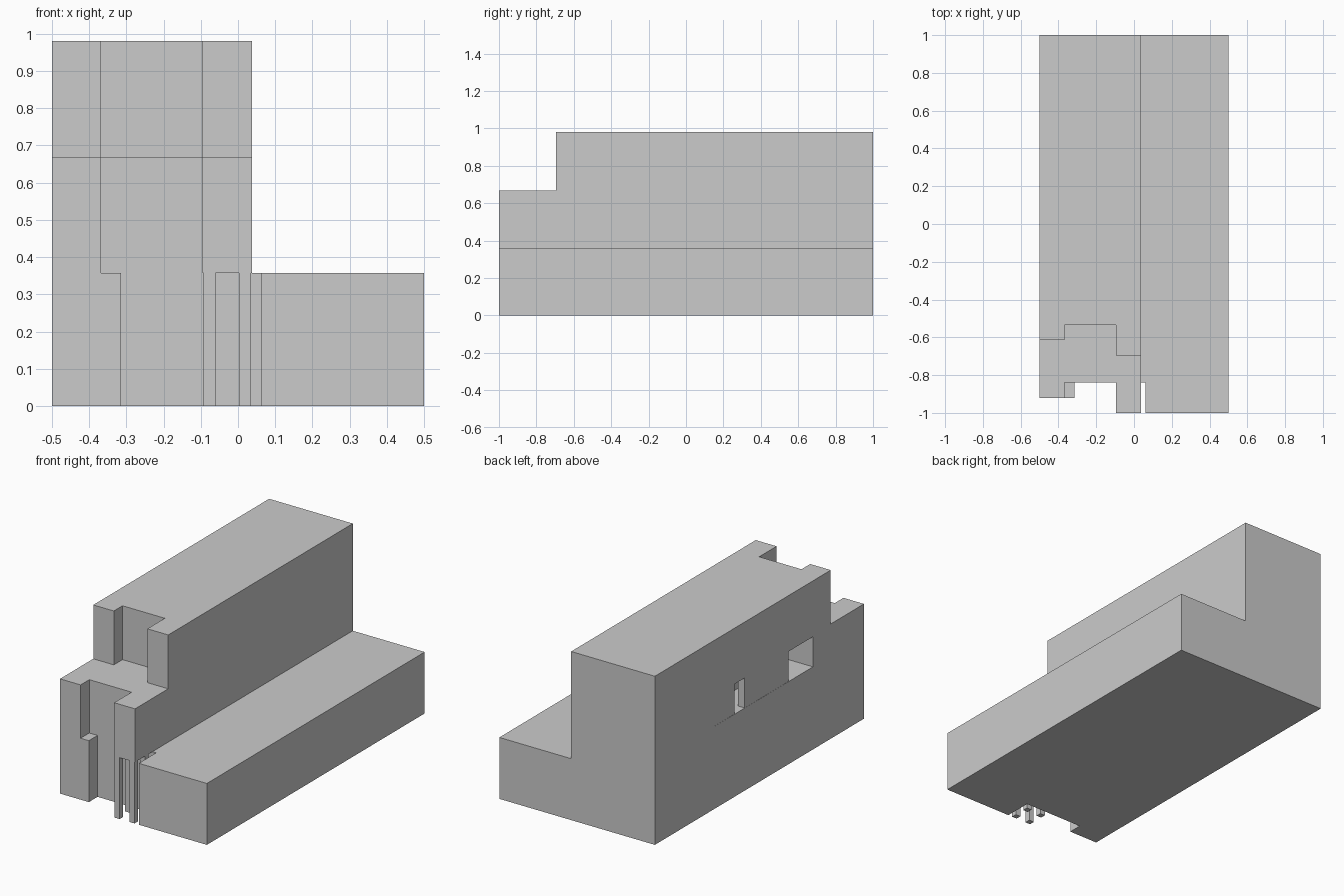
import bpy

if "Cube" in bpy.data.objects:
    bpy.data.objects.remove(bpy.data.objects["Cube"])


def box(name, x0, x1, y0, y1, z0, z1):
    """Axis-aligned box given by its limits."""
    v = [(x, y, z) for x in (x0, x1) for y in (y0, y1) for z in (z0, z1)]
    f = [(0, 1, 3, 2), (4, 6, 7, 5), (0, 4, 5, 1),
         (2, 3, 7, 6), (0, 2, 6, 4), (1, 5, 7, 3)]
    me = bpy.data.meshes.new(name)
    me.from_pydata(v, [], f)
    ob = bpy.data.objects.new(name, me)
    bpy.context.collection.objects.link(ob)
    return ob


def carve(target, limits):
    """Cut a box out of the target and bake the result."""
    cutter = box("cutter", *limits)
    cutter.hide_render = True
    mod = target.modifiers.new("cut", 'BOOLEAN')
    mod.operation, mod.solver, mod.object = 'DIFFERENCE', 'EXACT', cutter
    dg = bpy.context.evaluated_depsgraph_get()
    baked = bpy.data.meshes.new_from_object(target.evaluated_get(dg))
    target.modifiers.clear()
    target.data = baked
    bpy.data.objects.remove(cutter)


LOW, MID, TOP = 0.357, 0.667, 0.98   # roof heights

# Main mass, carved from one block
building = box("building", -0.5, 0.5, -1, 1, 0, TOP)
cuts = [
    (0.038, 2, -2, 2, LOW, 2),               # above the low wing
    (-2, 2, -2, -0.695, MID, 2),             # terrace in front of top tier
    (-2, -0.368, -2, -0.615, MID, 2),        # top tier, left step
    (-0.368, -0.096, -2, -0.535, MID, 2),    # top tier, recess
    (-2, -0.096, -2, -0.92, -1, 2),          # left bay set back
    (-0.368, -0.096, -2, -0.84, LOW, 2),     # middle recess
    (-0.315, 0.062, -2, -0.84, -1, LOW),     # entrance recess and porch
    (-2, -0.33, -0.452, 0.454, 0.48, 0.655), # balcony niche in left wall
]
for c in cuts:
    carve(building, c)

# Porch columns under the overhang
for side, x in (("left", -0.093), ("right", 0.003)):
    for row, y in (("front", -1.0), ("rear", -0.905)):
        box(f"porch_column_{row}_{side}", x, x + 0.032, y, y + 0.032, 0, LOW)

# Wall panels partly closing the niche
for i, (y0, y1) in enumerate(((0.265, 0.454), (-0.23, 0.174))):
    box(f"niche_panel_{i + 1}", -0.499, -0.455, y0, y1, 0.48, 0.655)
